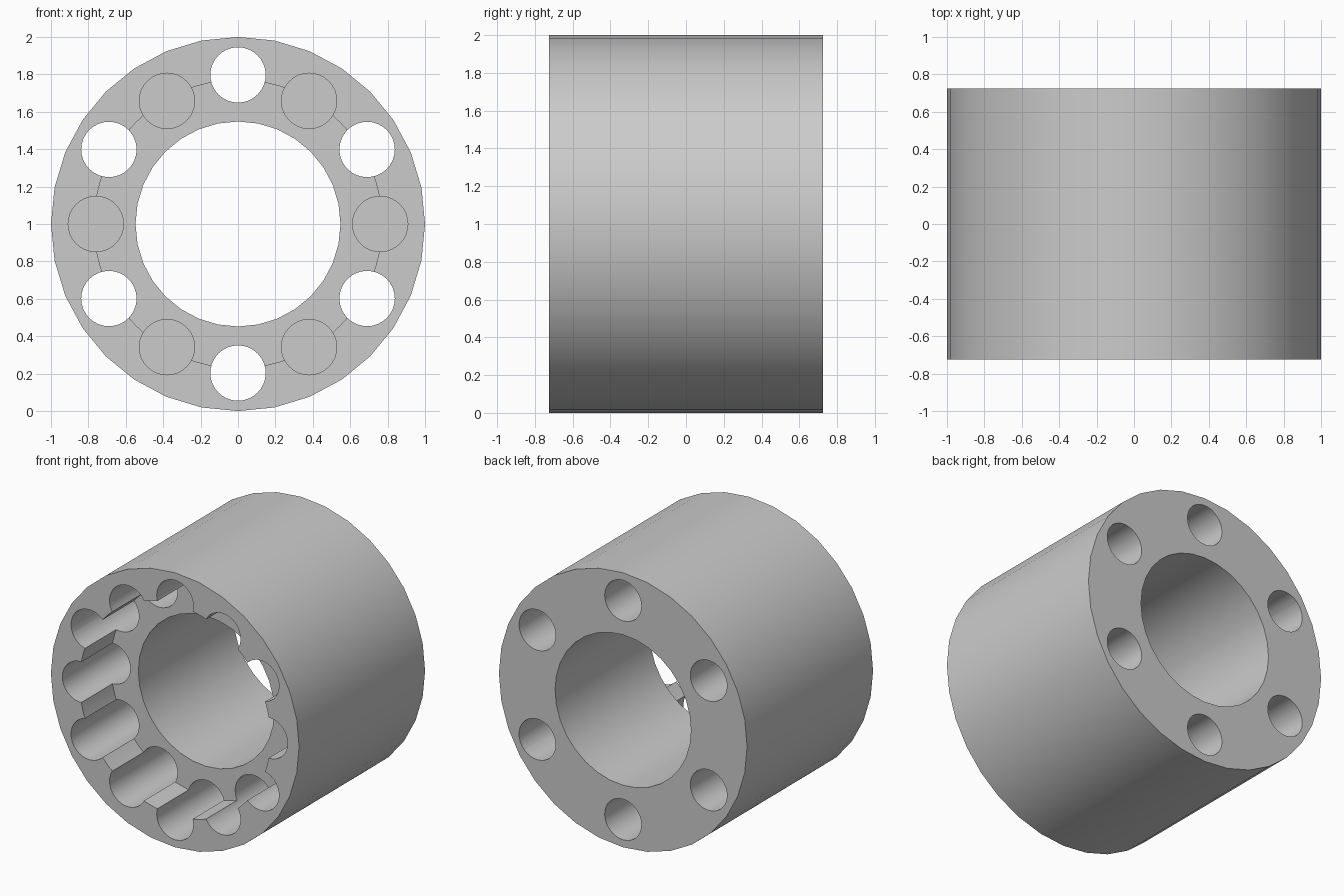
import bpy, math

if "Cube" in bpy.data.objects:
    bpy.data.objects.remove(bpy.data.objects["Cube"])

HALF = 0.725          # half length along y
RECESS = 0.36         # depth of the front recess
POCKET = 1.09         # depth of the blind pockets

grey = bpy.data.materials.new("grey")
grey.diffuse_color = (0.6, 0.6, 0.6, 1)
grey.use_nodes = True
grey.node_tree.nodes["Principled BSDF"].inputs["Base Color"].default_value = grey.diffuse_color


def cylinder(name, radius, y0, y1, x=0, z=1, sides=32):
    """Cylinder lying along y, from y0 to y1."""
    bpy.ops.mesh.primitive_cylinder_add(
        vertices=sides, radius=radius, depth=y1 - y0,
        location=(x, (y0 + y1) / 2, z), rotation=(math.pi / 2, 0, 0))
    ob = bpy.context.object
    ob.name = name
    bpy.ops.object.transform_apply(location=True, rotation=True, scale=True)
    return ob


# Main sleeve
sleeve = cylinder("sleeve", 1.0, -HALF, HALF)
sleeve.data.materials.append(grey)

# Central bore and the wider front recess
cutters = [
    cylinder("bore_cutter", 0.548, -HALF - 0.1, HALF + 0.1),
    cylinder("recess_cutter", 0.77, -HALF - 0.15, -HALF + RECESS, sides=64),
]

# Ring of holes: six go right through, six are blind pockets between them
for i in range(12):
    a = math.pi / 2 + i * math.pi / 6
    through = i % 2 == 0
    r = 0.797 if through else 0.76
    end = HALF + 0.2 if through else -HALF + POCKET
    cutters.append(cylinder("hole_cutter", 0.148, -HALF - 0.2, end,
                            r * math.cos(a), 1 + r * math.sin(a)))

# Cut everything, then drop the cutters
for c in cutters:
    bpy.context.view_layer.objects.active = sleeve
    mod = sleeve.modifiers.new("cut", 'BOOLEAN')
    mod.operation = 'DIFFERENCE'
    mod.solver = 'EXACT'
    mod.object = c
    bpy.ops.object.modifier_apply(modifier=mod.name)
    bpy.data.objects.remove(c, do_unlink=True)

# Smooth walls, crisp rims
bpy.ops.object.select_all(action='DESELECT')
sleeve.select_set(True)
bpy.context.view_layer.objects.active = sleeve
bpy.ops.object.shade_smooth_by_angle(angle=math.radians(30))
